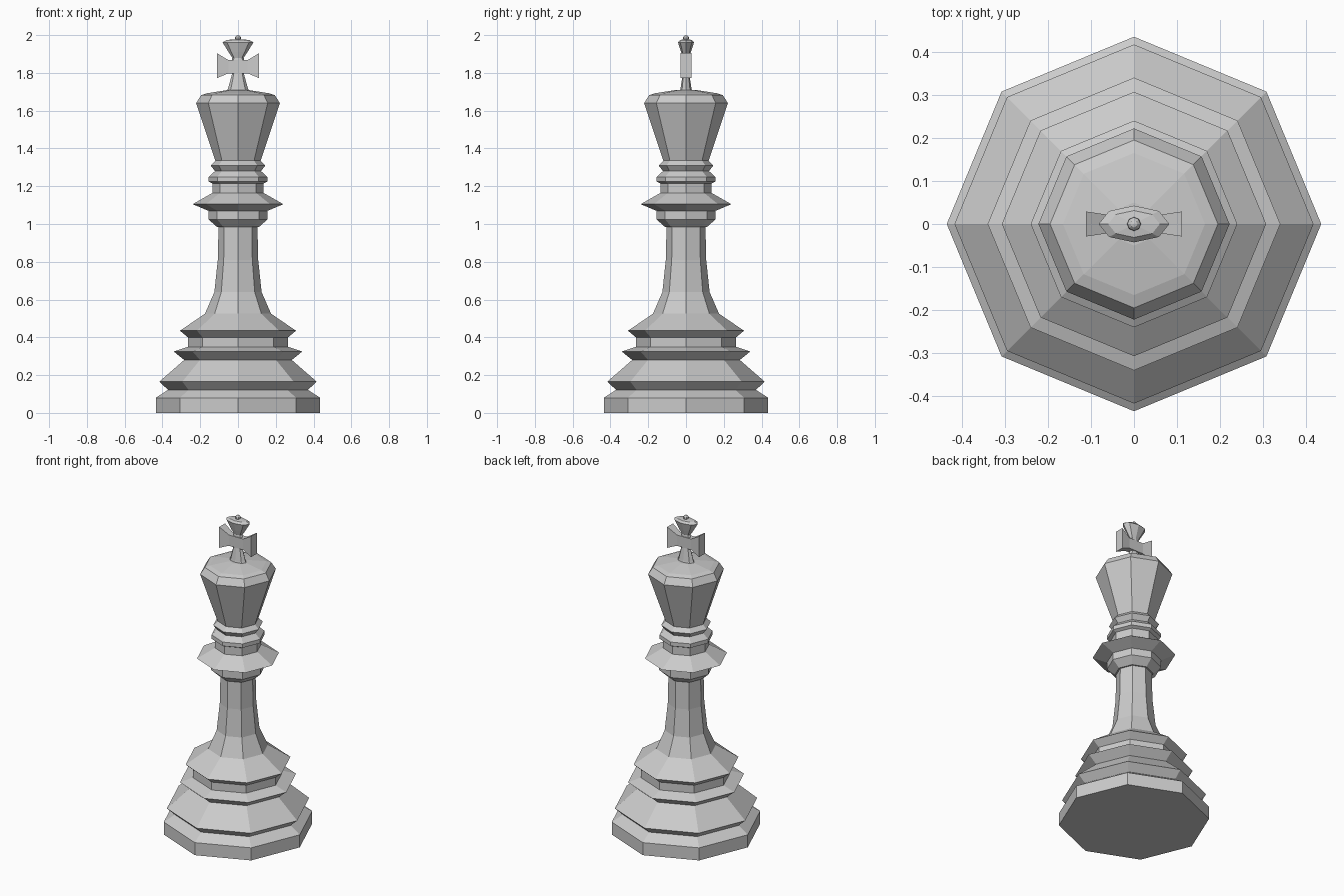
import bpy, bmesh
from math import cos, sin, pi

if "Cube" in bpy.data.objects:
    bpy.data.objects.remove(bpy.data.objects["Cube"])


def new_object(name, bm):
    bmesh.ops.recalc_face_normals(bm, faces=bm.faces)
    mesh = bpy.data.meshes.new(name)
    bm.to_mesh(mesh)
    bm.free()
    ob = bpy.data.objects.new(name, mesh)
    bpy.context.collection.objects.link(ob)
    return ob


def turned(name, profile, squash=1.0, sides=8):
    """Closed flat-faced turning from (radius, height) points, squashed in y."""
    bm = bmesh.new()
    rings = [[bm.verts.new((r * cos(2 * pi * i / sides),
                            r * squash * sin(2 * pi * i / sides), z))
              for i in range(sides)] for r, z in profile]
    for a, b in zip(rings, rings[1:]):
        for i in range(sides):
            j = (i + 1) % sides
            bm.faces.new((a[i], a[j], b[j], b[i]))
    bm.faces.new(rings[0])
    bm.faces.new(rings[-1])
    return new_object(name, bm)


# Stepped foot
turned("base", [(.435, 0), (.435, .08), (.37, .122), (.417, .165), (.285, .28),
                (.34, .325), (.265, .35), (.265, .40), (.307, .435),
                (.175, .525)])

# Slender shaft
turned("shaft", [(.175, .525), (.125, .64), (.107, .81), (.103, .985)])

# Stack of collar rings
turned("collar", [(.112, .985), (.157, .1025 * 10), (.157, 1.07), (.24, 1.105),
                  (.135, 1.165), (.135, 1.215), (.155, 1.225), (.155, 1.25),
                  (.122, 1.28), (.145, 1.31), (.12, 1.335)])

# Flared head with shallow domed top
turned("head", [(.12, 1.335), (.222, 1.64), (.195, 1.682), (.165, 1.692),
                (.05, 1.71)])

# Finial: flattened stem, cup and bead
turned("finial_stem", [(.058, 1.705), (.052, 1.72), (.03, 1.80)], .55)
turned("finial_cup", [(.035, 1.86), (.03, 1.88), (.05, 1.91), (.082, 1.962),
                      (.06, 1.974), (.015, 1.978)], .52)

bm = bmesh.new()
bmesh.ops.create_uvsphere(bm, u_segments=8, v_segments=6, radius=.016)
bmesh.ops.translate(bm, verts=bm.verts, vec=(0, 0, 1.984))
new_object("finial_bead", bm)

# Flared cross arms: sections of (x, half depth, bottom, top)
sections = [(-.112, .029, 1.772, 1.905), (-.05, .02, 1.798, 1.867),
            (.05, .02, 1.798, 1.867), (.112, .029, 1.772, 1.905)]
bm = bmesh.new()
loops = [[bm.verts.new(p) for p in ((x, -d, lo), (x, d, lo), (x, d, hi), (x, -d, hi))]
         for x, d, lo, hi in sections]
for a, b in zip(loops, loops[1:]):
    for i in range(4):
        j = (i + 1) % 4
        bm.faces.new((a[i], a[j], b[j], b[i]))
bm.faces.new(loops[0])
bm.faces.new(loops[-1])
new_object("cross_arms", bm)
